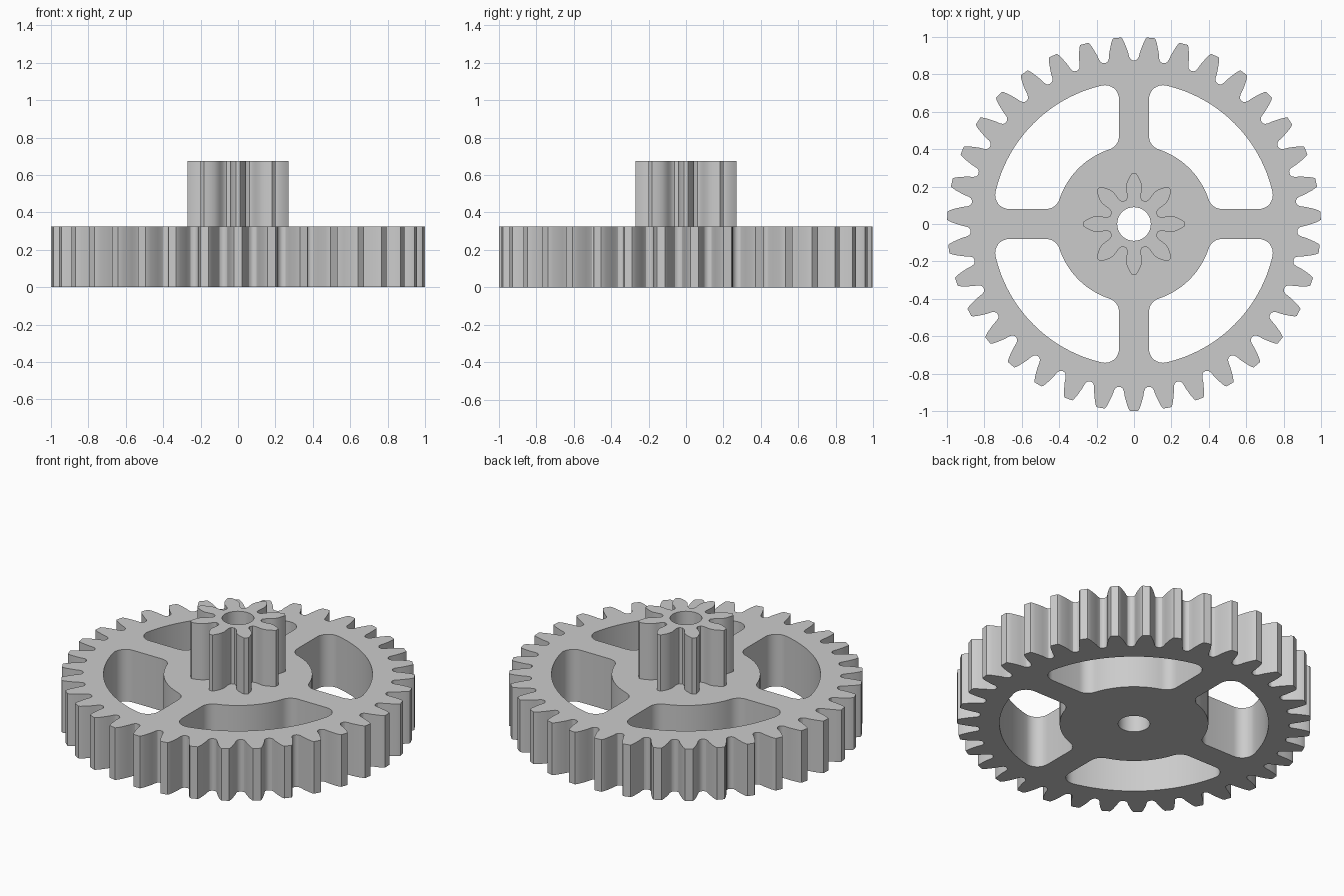
import bpy, bmesh
from math import pi, sin, cos, atan2, hypot, sqrt

cube = bpy.data.objects.get("Cube")
if cube:
    bpy.data.objects.remove(cube, do_unlink=True)

GREY = (0.6, 0.6, 0.6, 1.0)
grey = bpy.data.materials.new("Plain grey")
grey.use_nodes = True
grey.diffuse_color = GREY
grey.node_tree.nodes["Principled BSDF"].inputs["Base Color"].default_value = GREY

WHEEL_TOP, PINION_TOP, BORE = 0.325, 0.675, 0.09


def arc(cx, cy, r, a0, a1, n):
    """Points along an arc, both ends included."""
    return [(cx + r * cos(a0 + (a1 - a0) * i / n),
             cy + r * sin(a0 + (a1 - a0) * i / n)) for i in range(n + 1)]


def rotate(points, a):
    return [(x * cos(a) - y * sin(a), x * sin(a) + y * cos(a)) for x, y in points]


def gear_outline(teeth, flank, root, start):
    """flank: (distance from centre, half width) from root to tip of one tooth."""
    tooth = [(x, -w) for x, w in flank] + [(x, w) for x, w in reversed(flank)]
    valley = rotate([(root, 0)], pi / teeth)
    points = []
    for k in range(teeth):
        points += rotate(tooth + valley, start + 2 * pi * k / teeth)
    return points


def window_outline(spoke, hub, rim, f):
    """Opening between two spokes, with all four corners filleted by f."""
    c = spoke + f
    far = sqrt((rim - f) ** 2 - c * c)
    near = sqrt((hub + f) ** 2 - c * c)
    a_far, a_near = atan2(c, far), atan2(c, near)
    pts = arc(far, c, f, -pi / 2, a_far, 8)
    pts += arc(0, 0, rim, a_far, pi / 2 - a_far, 28)[1:-1]
    pts += arc(c, far, f, pi / 2 - a_far, pi, 8)
    pts += arc(c, near, f, pi, 3 * pi / 2 - a_near, 8)
    pts += arc(0, 0, hub, pi / 2 - a_near, a_near, 20)[1:-1]
    pts += arc(near, c, f, pi + a_near, 3 * pi / 2, 8)
    return pts


def prism(name, loops, z0, z1, bottom_cap=True):
    """Upright solid from an outer outline and hole outlines."""
    bm = bmesh.new()
    low, high = [], []
    for loop in loops:
        a = [bm.verts.new((x, y, z0)) for x, y in loop]
        b = [bm.verts.new((x, y, z1)) for x, y in loop]
        for i in range(len(a)):
            j = (i + 1) % len(a)
            bm.faces.new((a[i], a[j], b[j], b[i]))
            low.append(bm.edges.get((a[i], a[j])))
            high.append(bm.edges.get((b[i], b[j])))
    for edges in ([low, high] if bottom_cap else [high]):
        bmesh.ops.triangle_fill(bm, use_beauty=True, edges=edges)
    bmesh.ops.recalc_face_normals(bm, faces=bm.faces[:])
    # Make sure the top faces up
    top = next(f for f in bm.faces if all(v.co.z == bm_top(bm) for v in f.verts))
    if top.normal.z < 0:
        bmesh.ops.reverse_faces(bm, faces=bm.faces[:])
    mesh = bpy.data.meshes.new(name)
    bm.to_mesh(mesh)
    bm.free()
    mesh.materials.append(grey)
    obj = bpy.data.objects.new(name, mesh)
    bpy.context.collection.objects.link(obj)
    bpy.ops.object.select_all(action='DESELECT')
    obj.select_set(True)
    bpy.context.view_layer.objects.active = obj
    bpy.ops.object.shade_smooth_by_angle(angle=pi / 7)
    return obj


def bm_top(bm):
    return max(v.co.z for v in bm.verts)


bore = arc(0, 0, BORE, 0, 2 * pi, 40)[:-1]

# Large spoked wheel
wheel_flank = [(0.873, 0.069), (0.88, 0.06), (0.895, 0.054), (0.92, 0.05),
               (0.946, 0.043), (0.97, 0.036), (0.99, 0.028), (0.999, 0.022)]
window = window_outline(0.08, 0.42, 0.76, 0.075)
windows = [rotate(window, k * pi / 2) for k in range(4)]
prism("spoked_wheel",
      [gear_outline(35, wheel_flank, 0.874, -pi / 2), bore] + windows,
      0, WHEEL_TOP)

# Small pinion standing on the hub
pinion_flank = [(0.128, 0.042), (0.138, 0.038), (0.155, 0.037), (0.175, 0.040),
                (0.195, 0.043), (0.216, 0.040), (0.235, 0.033),
                (0.254, 0.023), (0.27, 0.012)]
prism("pinion", [gear_outline(8, pinion_flank, 0.134, 0), bore],
      WHEEL_TOP, PINION_TOP, bottom_cap=False)
